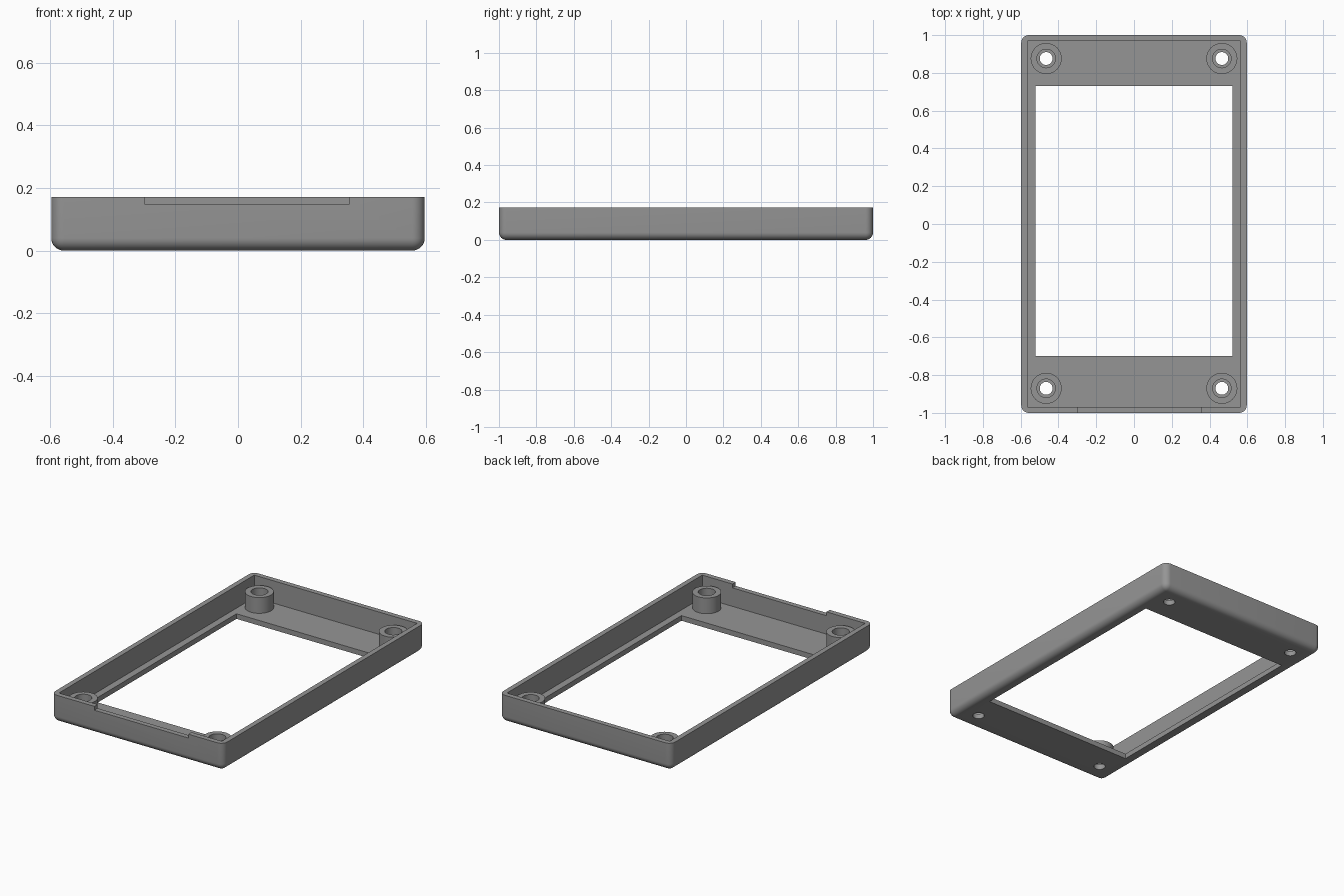
import bpy, bmesh, math

if "Cube" in bpy.data.objects:
    bpy.data.objects.remove(bpy.data.objects["Cube"])

W, L, H = 0.597, 1.0, 0.172      # half width, half length, height
WALL, FLOOR, ROUND = 0.032, 0.032, 0.04
BOSS_TOP, BOSS_R, BORE_R, HOLE_R = 0.131, 0.082, 0.049, 0.034
POSTS = [(x, y) for x in (-0.465, 0.465) for y in (-0.87, 0.876)]

grey = bpy.data.materials.new("grey plastic")
grey.diffuse_color = (0.3, 0.3, 0.3, 1)
grey.use_nodes = True
grey.node_tree.nodes["Principled BSDF"].inputs["Base Color"].default_value = grey.diffuse_color


def finish(name, bm):
    bmesh.ops.recalc_face_normals(bm, faces=bm.faces)
    me = bpy.data.meshes.new(name)
    bm.to_mesh(me)
    bm.free()
    me.materials.append(grey)
    ob = bpy.data.objects.new(name, me)
    bpy.context.collection.objects.link(ob)
    return ob


def box(x0, x1, y0, y1, z0, z1):
    bm = bmesh.new()
    bmesh.ops.create_cube(bm, size=1)
    for v in bm.verts:
        v.co.x = x1 if v.co.x > 0 else x0
        v.co.y = y1 if v.co.y > 0 else y0
        v.co.z = z1 if v.co.z > 0 else z0
    return bm


def cut(target, cutter):
    cutter.hide_render = True
    cutter.hide_viewport = True
    cutter.display_type = 'WIRE'
    m = target.modifiers.new(cutter.name, 'BOOLEAN')
    m.operation, m.solver, m.object = 'DIFFERENCE', 'EXACT', cutter


# Outer case: every edge rounded except the open rim
bm = box(-W, W, -L, L, 0, H)
edges = [e for e in bm.edges if min(v.co.z for v in e.verts) < H / 2]
bmesh.ops.bevel(bm, geom=edges, offset=ROUND, segments=8, profile=0.5, affect='EDGES')
case = finish("case_frame", bm)

# Hollow interior, large floor opening and shallow front rim notch
cut(case, finish("cavity_cutter", box(-W + WALL, W - WALL, -L + WALL, L - WALL, FLOOR, 1)))
cut(case, finish("opening_cutter", box(-0.522, 0.522, -0.70, 0.73, -1, 0.5)))
cut(case, finish("notch_cutter", box(-0.297, 0.355, -1.2, -0.9, 0.148, 0.5)))

# Screw holes through the floor
for i, (x, y) in enumerate(POSTS):
    bm = bmesh.new()
    bmesh.ops.create_cone(bm, cap_ends=True, segments=40, radius1=HOLE_R, radius2=HOLE_R, depth=0.4)
    bmesh.ops.translate(bm, verts=bm.verts, vec=(x, y, 0))
    cut(case, finish(f"screw_hole_cutter_{i + 1}", bm))

# Bake the cuts and shade the rounded edges smoothly
bpy.context.view_layer.update()
dg = bpy.context.evaluated_depsgraph_get()
baked = bpy.data.meshes.new_from_object(case.evaluated_get(dg))
case.modifiers.clear()
case.data = baked
for ob in [o for o in bpy.data.objects if "cutter" in o.name]:
    bpy.data.objects.remove(ob)

# Hollow screw posts standing on the floor
parts = [case]
for i, (x, y) in enumerate(POSTS):
    bm = bmesh.new()
    n = 40
    profile = [(BOSS_R, FLOOR), (BOSS_R, BOSS_TOP), (BORE_R, BOSS_TOP), (BORE_R, FLOOR)]
    rings = [[bm.verts.new((x + r * math.cos(2 * math.pi * k / n),
                            y + r * math.sin(2 * math.pi * k / n), z)) for k in range(n)]
             for r, z in profile]
    for j in range(4):
        a, b = rings[j], rings[(j + 1) % 4]
        for k in range(n):
            bm.faces.new((a[k], a[(k + 1) % n], b[(k + 1) % n], b[k]))
    parts.append(finish(f"screw_post_{i + 1}", bm))

bpy.ops.object.select_all(action='DESELECT')
for ob in parts:
    ob.select_set(True)
bpy.context.view_layer.objects.active = case
bpy.ops.object.shade_smooth_by_angle(angle=math.radians(30))
